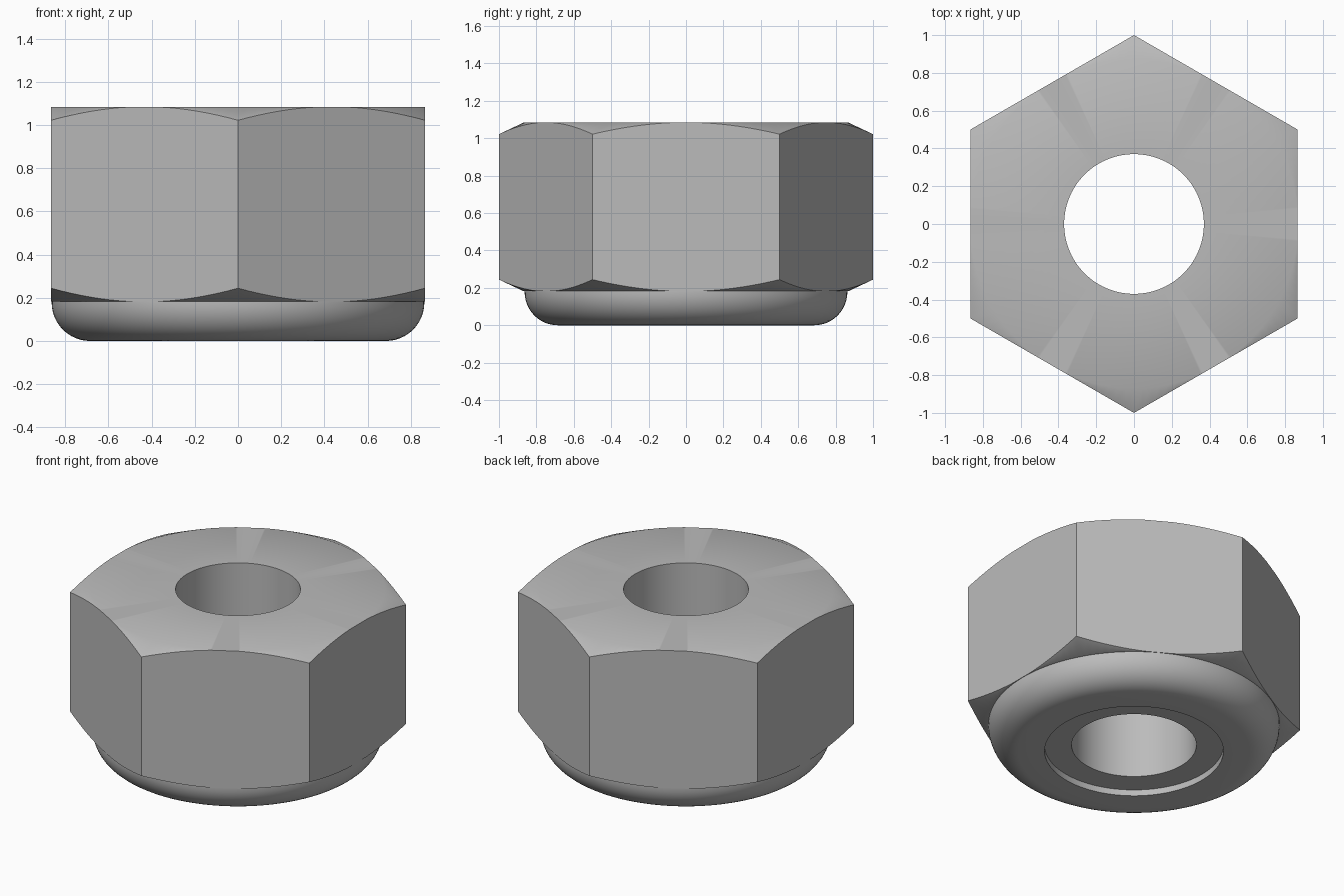
import bpy, bmesh
from math import sin, cos, pi, radians
from mathutils import Vector

cube = bpy.data.objects.get("Cube")
if cube:
    bpy.data.objects.remove(cube, do_unlink=True)

SEGMENTS = 120
BORE, RECESS, COLLAR, CHAMFER, BLANK = 0.37, 0.53, 0.863, 0.87, 1.1
APOTHEM = cos(pi / 6)
BASE, TOP, FILLET, RECESS_DEPTH = 0.183, 1.083, 0.178, 0.04
RISE = (BLANK - CHAMFER) * 0.47

# Plain steel
steel = bpy.data.materials.new("steel_grey")
steel.use_nodes = True
colour = (0.5, 0.5, 0.5, 1)
steel.diffuse_color = colour
steel.node_tree.nodes["Principled BSDF"].inputs["Base Color"].default_value = colour

# Half section: recessed insert, rounded collar, chamfered body
fillet = [(COLLAR - FILLET + FILLET * sin(a), FILLET - FILLET * cos(a))
          for a in (i * pi / 24 for i in range(13))]
section = [(BORE, RECESS_DEPTH), (RECESS, RECESS_DEPTH), (RECESS, 0)]
section += fillet
section += [(COLLAR, BASE), (CHAMFER, BASE), (BLANK, BASE + RISE),
            (BLANK, TOP - RISE), (CHAMFER, TOP), (BORE, TOP)]

# Turn the section into a ring
bm = bmesh.new()
verts = [bm.verts.new((r, 0, z)) for r, z in section]
edges = [bm.edges.new((v, verts[(i + 1) % len(verts)])) for i, v in enumerate(verts)]
bmesh.ops.spin(bm, geom=verts + edges, cent=(0, 0, 0), axis=(0, 0, 1),
               angle=2 * pi, steps=SEGMENTS, use_merge=True)
bmesh.ops.remove_doubles(bm, verts=bm.verts, dist=1e-5)

# Slice the six wrench flats
for i in range(6):
    normal = Vector((cos(i * pi / 3), sin(i * pi / 3), 0))
    cut = bmesh.ops.bisect_plane(bm, geom=bm.verts[:] + bm.edges[:] + bm.faces[:],
                                 dist=1e-5, plane_co=normal * APOTHEM,
                                 plane_no=normal, clear_outer=True)
    rim = [e for e in cut["geom_cut"]
           if isinstance(e, bmesh.types.BMEdge) and e.is_boundary]
    bmesh.ops.contextual_create(bm, geom=rim)
bmesh.ops.recalc_face_normals(bm, faces=bm.faces)

mesh = bpy.data.meshes.new("lock_nut")
bm.to_mesh(mesh)
bm.free()
mesh.materials.append(steel)
nut = bpy.data.objects.new("lock_nut", mesh)
bpy.context.collection.objects.link(nut)

# Smooth the round surfaces and keep the hex edges crisp
bpy.ops.object.select_all(action="DESELECT")
nut.select_set(True)
bpy.context.view_layer.objects.active = nut
bpy.ops.object.shade_smooth_by_angle(angle=radians(30))
